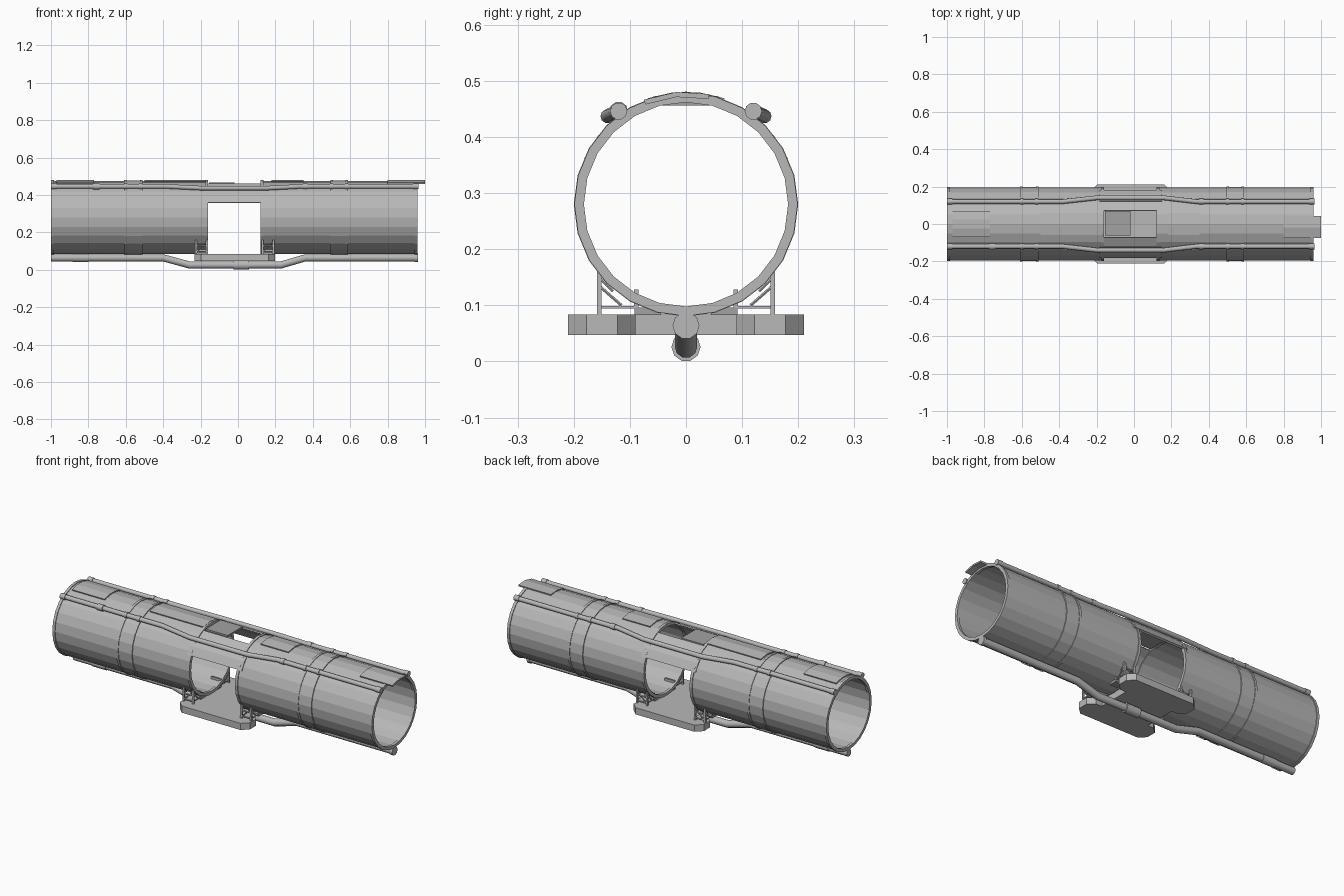
import bpy, bmesh, math
from mathutils import Vector

cube = bpy.data.objects.get("Cube")
if cube:
    bpy.data.objects.remove(cube, do_unlink=True)


def material(name, v):
    m = bpy.data.materials.new(name)
    m.use_nodes = True
    m.diffuse_color = (v, v, v, 1)
    m.node_tree.nodes["Principled BSDF"].inputs["Base Color"].default_value = (v, v, v, 1)
    return m


GREY = material("light_grey", 0.48)
DARK = material("mid_grey", 0.36)
CZ, R, SIDES = 0.28, 0.195, 24


def finish(name, bm, mat=GREY):
    bmesh.ops.recalc_face_normals(bm, faces=bm.faces)
    mesh = bpy.data.meshes.new(name)
    bm.to_mesh(mesh)
    bm.free()
    ob = bpy.data.objects.new(name, mesh)
    mesh.materials.append(mat)
    bpy.context.collection.objects.link(ob)
    return ob


def shell(name, x0, x1, r0, r1, a0=0, a1=360, mat=GREY):
    """Curved slab around the x axis; angles are from the top towards +y."""
    bm = bmesh.new()
    full = a1 - a0 == 360
    n = max(2, round((a1 - a0) * SIDES / 360))
    rows = []
    for i in range(n if full else n + 1):
        a = math.radians(a0 + (a1 - a0) * i / n)
        rows.append([bm.verts.new((x, r * math.sin(a), CZ + r * math.cos(a)))
                     for x, r in ((x0, r0), (x1, r0), (x1, r1), (x0, r1))])
    for i in range(n):
        p, q = rows[i], rows[(i + 1) % len(rows)]
        for k in range(4):
            bm.faces.new((p[k], p[k - 1], q[k - 1], q[k]))
    if not full:
        bm.faces.new(rows[0])
        bm.faces.new(rows[-1])
    return finish(name, bm, mat)


def box(name, lo, hi, mat=GREY):
    bm = bmesh.new()
    bmesh.ops.create_cube(bm, size=1)
    for v in bm.verts:
        v.co = [(a + b) / 2 + c * (b - a) for a, b, c in zip(lo, hi, v.co)]
    return finish(name, bm, mat)


def pipe(name, points, radius, res=3):
    cu = bpy.data.curves.new(name, "CURVE")
    cu.dimensions = "3D"
    cu.bevel_depth, cu.bevel_resolution, cu.use_fill_caps = radius, res, True
    sp = cu.splines.new("POLY")
    sp.points.add(len(points) - 1)
    for p, co in zip(sp.points, points):
        p.co = (*co, 1)
    ob = bpy.data.objects.new(name, cu)
    cu.materials.append(GREY)
    bpy.context.collection.objects.link(ob)
    bpy.ops.object.select_all(action="DESELECT")
    ob.select_set(True)
    bpy.context.view_layer.objects.active = ob
    bpy.ops.object.convert(target="MESH")
    bpy.ops.object.shade_smooth_by_angle(angle=math.radians(50))


# Two tube sections with raised rings
for name, x0, x1 in (("right_tube", -1.0, -0.16), ("left_tube", 0.12, 0.96)):
    shell(name, x0, x1, 0.187, R)
    for x in (x0, x1 - 0.015):
        shell(name + "_end_ring", x, x + 0.015, 0.182, 0.199)
for x in (-0.61, -0.525, 0.495, 0.575):
    shell("joint_ring", x, x + 0.014, 0.19, 0.2)
for x in (-0.6, 0.505):
    shell("joint_sleeve", x, x + 0.075, 0.19, 0.197)

# Raised roof plates and end tab
for x0, x1, a in ((-0.97, -0.77, 20), (-0.5, -0.17, 17), (0.18, 0.35, 17)):
    shell("roof_plate", x0, x1, 0.194, 0.201, -a, a)
shell("end_tab", 0.8, 1.0, 0.192, 0.201, -22, 12)

# Bridge between the tubes: side panels and a half-closed roof hatch
for a0, a1 in ((-66, -22), (22, 66)):
    shell("bridge_panel", -0.16, 0.12, 0.187, R, a0, a1)
    mid = math.copysign(52, a0)
    shell("bridge_lip", -0.185, 0.15, 0.193, 0.199, mid - 14, mid + 14)
box("roof_hatch", (-0.155, -0.062, 0.456), (-0.02, 0.07, 0.466), DARK)

# Platform with a narrow waist and chamfered wings
bm = bmesh.new()
quarter = [(0.145, 0), (0.145, 0.09), (0.18, 0.09), (0.215, 0.122),
           (0.215, 0.177), (0.18, 0.21)]
outline = quarter + [(-x, y) for x, y in reversed(quarter)]
outline += [(-x, -y) for x, y in quarter[1:]] + [(x, -y) for x, y in reversed(quarter[1:])]
base = bm.faces.new([bm.verts.new((x - 0.018, y, 0.047)) for x, y in outline])
top = bmesh.ops.extrude_face_region(bm, geom=[base])["geom"]
bmesh.ops.translate(bm, vec=(0, 0, 0.037),
                    verts=[g for g in top if isinstance(g, bmesh.types.BMVert)])
finish("platform", bm)

# Truss brackets joining platform and tubes
for s in (-1, 1):
    for x0, x1 in ((-0.225, -0.165), (0.13, 0.19)):
        for x in (x0, x1):
            y = sorted((s * 0.151, s * 0.159))
            box("bracket_post", (x - 0.005, y[0], 0.07), (x + 0.005, y[1], 0.16))
            pipe("bracket_brace", [(x, s * 0.155, 0.135), (x, s * 0.115, 0.1)], 0.003, 1)
            pipe("bracket_strut", [(x, s * 0.155, 0.15), (x, s * 0.13, 0.125)], 0.003, 1)
        for z in (0.097, 0.128):
            pipe("bracket_rail", [(x0, s * 0.155, z), (x1, s * 0.155, z)], 0.004, 1)
        pipe("bracket_diagonal", [(x0, s * 0.155, 0.09), (x1, s * 0.155, 0.15)], 0.003, 1)
        y = sorted((s * 0.09, s * 0.155))
        box("bracket_shelf", (x0, y[0], 0.094), (x1, y[1], 0.099))
        y = sorted((s * 0.045, s * 0.092))
        box("bracket_foot", (x0, y[0], 0.083), (x1, y[1], 0.096), DARK)
        y = sorted((s * 0.085, s * 0.093))
        box("bracket_tooth", (x0, y[0], 0.096), (x1, y[1], 0.128))

# Lower pipe dipping under the platform
pipe("lower_pipe", [(-1, 0, 0.064), (-0.4, 0, 0.064), (-0.26, 0, 0.026),
                    (0.23, 0, 0.026), (0.36, 0, 0.064), (0.96, 0, 0.064)], 0.02)
for x0, x1, z, r in ((-0.885, -0.8, 0.064, 0.023), (-0.025, 0.06, 0.026, 0.026),
                     (0.945, 0.962, 0.064, 0.024)):
    pipe("lower_coupling", [(x0, 0, z), (x1, 0, z)], r)

# Upper pipes with their outward bulge, couplings and clips
for s in (-1, 1):
    path = [(-1, 0.12, 0.446), (-0.38, 0.12, 0.446), (-0.2, 0.14, 0.437),
            (0.16, 0.14, 0.437), (0.33, 0.12, 0.446), (0.965, 0.12, 0.446)]
    pipe("upper_pipe", [(x, s * y, z) for x, y, z in path], 0.0125)
    for x, w in ((-0.985, 0.015), (-0.6, 0.008), (-0.52, 0.008), (0.36, 0.012),
                 (0.5, 0.008), (0.58, 0.008), (0.95, 0.015)):
        pipe("pipe_clip", [(x - w, s * 0.12, 0.446), (x + w, s * 0.12, 0.446)], 0.0155)
pipe("pipe_coupling", [(-0.775, -0.12, 0.446), (-0.74, -0.12, 0.446)], 0.017)
